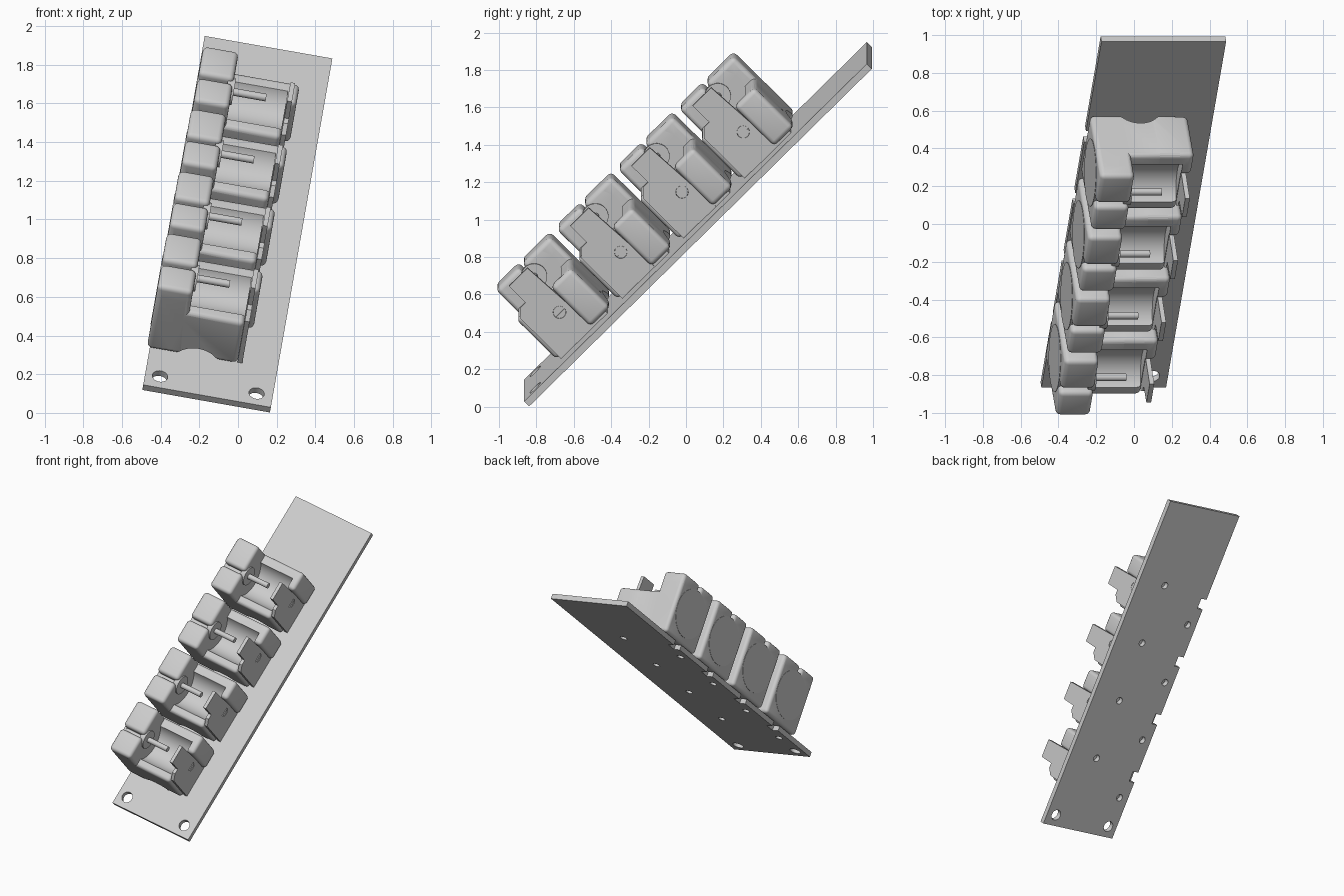
import bpy, bmesh
from math import radians
from mathutils import Matrix, Vector

if "Cube" in bpy.data.objects:
    bpy.data.objects.remove(bpy.data.objects["Cube"])

# Board frame: local x = across, y = up the slope, z = out of the board
FRAME = (Matrix.Translation((-0.49, -0.865, 0.145))
         @ Matrix.Rotation(radians(10), 4, 'Y') @ Matrix.Rotation(radians(45), 4, 'X'))
STEP = Vector((0.006, 0.463, 0))
COUNT = 4


def finish(name, bm, smooth=True):
    bmesh.ops.recalc_face_normals(bm, faces=bm.faces)
    mesh = bpy.data.meshes.new(name)
    bm.to_mesh(mesh)
    bm.free()
    ob = bpy.data.objects.new(name, mesh)
    bpy.context.collection.objects.link(ob)
    if smooth:
        shade(ob)
    return ob


def activate(ob):
    bpy.ops.object.select_all(action='DESELECT')
    ob.select_set(True)
    bpy.context.view_layer.objects.active = ob


def shade(ob):
    activate(ob)
    bpy.ops.object.shade_smooth_by_angle(angle=radians(35))


def add_box(bm, lo, hi, r=0.0):
    lo, hi = Vector(lo), Vector(hi)
    m = Matrix.Translation((lo + hi) / 2) @ Matrix.Diagonal((*(hi - lo), 1))
    verts = bmesh.ops.create_cube(bm, size=1, matrix=m)['verts']
    if r:
        edges = list({e for v in verts for e in v.link_edges})
        bmesh.ops.bevel(bm, geom=edges, offset=r, segments=4, profile=0.5, affect='EDGES')


def add_cyl(bm, centre, r, depth, axis, n=32):
    turn = {'X': Matrix.Rotation(radians(90), 4, 'Y'),
            'Y': Matrix.Rotation(radians(90), 4, 'X'), 'Z': Matrix.Identity(4)}[axis]
    bmesh.ops.create_cone(bm, cap_ends=True, segments=n, radius1=r, radius2=r, depth=depth,
                          matrix=Matrix.Translation(centre) @ turn)


def box(name, lo, hi, r=0.0):
    bm = bmesh.new()
    add_box(bm, lo, hi, r)
    return finish(name, bm, False)


def cyl(name, *args, **kw):
    bm = bmesh.new()
    add_cyl(bm, *args, **kw)
    return finish(name, bm)


def combine(ob, other, op):
    m = ob.modifiers.new(op, 'BOOLEAN')
    m.operation, m.object, m.solver = op, other, 'EXACT'
    activate(ob)
    bpy.ops.object.modifier_apply(modifier=m.name)
    bpy.data.objects.remove(other)


# Mounting board with corner holes, screw holes and edge notches
board = box("mounting_board", (0, 0, -0.038), (0.67, 2.59, 0))
bm = bmesh.new()
for x in (0.078, 0.585):
    add_cyl(bm, (x, 0.083, 0), 0.04, 0.2, 'Z')
for i in range(COUNT):
    y = STEP.y * i
    add_cyl(bm, (0.423, 0.568 + y, 0), 0.026, 0.2, 'Z')
    add_cyl(bm, (0.079, 0.314 + y, 0), 0.026, 0.2, 'Z')
    add_box(bm, (-0.1, 0.45 + y, -0.1), (0.05, 0.53 + y, 0.1))
combine(board, finish("board_cutter", bm), 'DIFFERENCE')
shade(board)
board.matrix_world = FRAME

# Housing: low block, tall column with a split top, wide rear block
housing = box("housing", (-0.015, 0.255, 0.01), (0.17, 0.665, 0.42), 0.025)
for lo, hi in (((-0.015, 0.255, 0.18), (0.17, 0.43, 0.472)),
               ((-0.015, 0.455, 0.18), (0.17, 0.665, 0.472)),
               ((0.08, 0.255, 0.01), (0.46, 0.665, 0.315)),
               ((0.30, 0.515, 0.015), (0.51, 0.665, 0.315))):
    combine(housing, box("housing_block", lo, hi, 0.026), 'UNION')
# Rounded bay and the arch underneath
combine(housing, cyl("bay_cutter", (0.3125, 0.455, 0.37), 0.15, 0.285, 'X', n=48), 'DIFFERENCE')
combine(housing, cyl("arch_cutter", (0.25, 0.47, -0.05), 0.125, 0.8, 'Y', n=48), 'DIFFERENCE')
shade(housing)

# Shaft, its boss and the round cap on the outer side
boss = cyl("shaft_boss", (0.16, 0.455, 0.38), 0.07, 0.04, 'X')
shaft = cyl("shaft", (0.26, 0.455, 0.38), 0.02, 0.18, 'X', n=20)
cap = cyl("side_cap", (-0.007, 0.46, 0.24), 0.18, 0.02, 'X', n=48)

# Stepped side panel with a screw hole
outline = [(0.28, 0.002), (0.28, 0.308), (0.323, 0.351), (0.361, 0.351),
           (0.361, 0.476), (0.50, 0.476), (0.525, 0.002)]
bm = bmesh.new()
face = bm.faces.new([bm.verts.new((0.46, y, z)) for y, z in outline])
ext = bmesh.ops.extrude_face_region(bm, geom=[face])['geom']
bmesh.ops.translate(bm, vec=(0.025, 0, 0),
                    verts=[g for g in ext if isinstance(g, bmesh.types.BMVert)])
panel = finish("side_panel", bm, False)
combine(panel, cyl("panel_cutter", (0.485, 0.452, 0.185), 0.034, 0.03, 'X'), 'DIFFERENCE')
shade(panel)

# Slotted screw head sitting in the panel hole
screw = cyl("panel_screw", (0.475, 0.452, 0.185), 0.033, 0.016, 'X')
combine(screw, box("slot_cutter", (0.478, 0.40, 0.18), (0.50, 0.50, 0.19)), 'DIFFERENCE')
screw.data.update()

# Foot tying the side panel to the board
foot = box("panel_foot", (0.36, 0.40, -0.002), (0.48, 0.63, 0.02))

# Repeat the unit up the board
parts = (housing, boss, shaft, cap, panel, screw, foot)
for i in range(COUNT):
    for part in parts:
        ob = part if i == 0 else part.copy()
        if i:
            bpy.context.collection.objects.link(ob)
        ob.matrix_world = FRAME @ Matrix.Translation(STEP * i)
